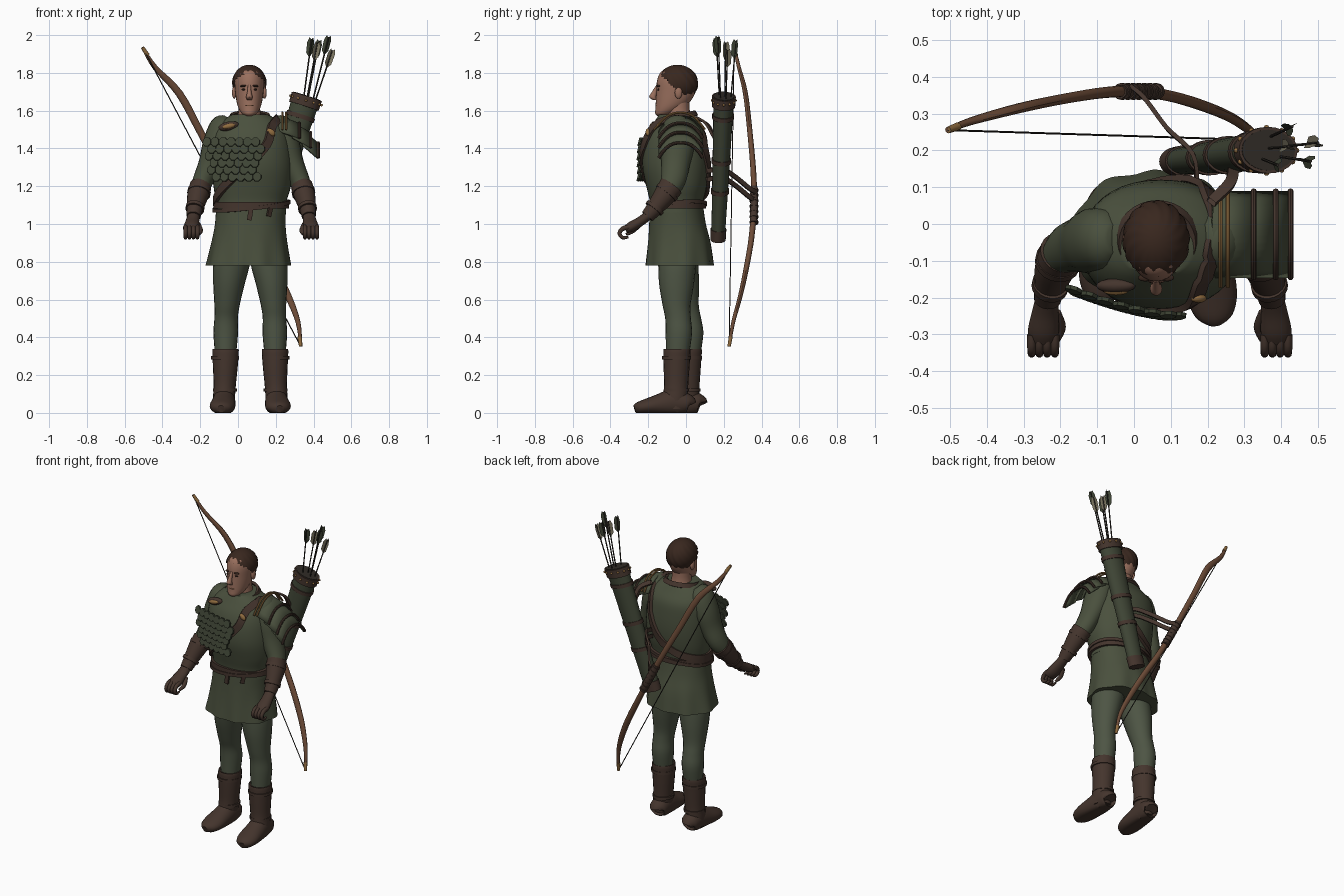
import bpy, bmesh, math
from math import sin, cos, pi, radians
from mathutils import Vector, Matrix

if "Cube" in bpy.data.objects:
    bpy.data.objects.remove(bpy.data.objects["Cube"])


def material(name, r, g, b):
    m = bpy.data.materials.new(name)
    m.use_nodes = True
    m.diffuse_color = (r, g, b, 1)
    m.node_tree.nodes["Principled BSDF"].inputs["Base Color"].default_value = (r, g, b, 1)
    return m


TUNIC = material("tunic green", .068, .08, .047)
HOSE = material("legging green", .075, .09, .058)
ARMOUR = material("armour green", .05, .06, .036)
LEATHER = material("dark leather", .058, .035, .026)
SKIN = material("skin", .32, .16, .11)
HAIR = material("hair brown", .04, .02, .013)
WOOD = material("bow wood", .15, .07, .038)
FEATHER = material("feather tan", .2, .18, .12)
GOLD = material("brass", .28, .15, .05)
CORD = material("dark cord", .03, .025, .02)
MID = .07  # body centre line


def finish(bm, name, mat, angle=40):
    bmesh.ops.recalc_face_normals(bm, faces=bm.faces)
    me = bpy.data.meshes.new(name)
    bm.to_mesh(me)
    bm.free()
    me.materials.append(mat)
    for f in me.polygons:
        f.use_smooth = True
    me.set_sharp_from_angle(angle=radians(angle))
    ob = bpy.data.objects.new(name, me)
    bpy.context.collection.objects.link(ob)
    return ob


def spline(rows, k=4):
    """Catmull-Rom resampling of equal-length tuples."""
    out = []
    for i in range(len(rows) - 1):
        a, b, c, d = (rows[max(i - 1, 0)], rows[i], rows[i + 1], rows[min(i + 2, len(rows) - 1)])
        for j in range(k):
            t = j / k
            out.append(tuple(q + t / 2 * (r - p + t * (2*p - 5*q + 4*r - s + t * (3*q - p - 3*r + s)))
                             for p, q, r, s in zip(a, b, c, d)))
    return out + [tuple(rows[-1])]


def ellipse(a, rx, ry, p):
    c, s = cos(a), sin(a)
    return (rx * math.copysign(abs(c) ** (2 / p), c), ry * math.copysign(abs(s) ** (2 / p), s))


def loft(name, rows, mat, n=20, flat=False, p=2, k=4, floor=False):
    """Skin rings (x, y, z, rx, ry), level or square to the path."""
    rows = spline(rows, k)
    bm, rings = bmesh.new(), []
    for i, (x, y, z, rx, ry) in enumerate(rows):
        u, v = Vector((1, 0, 0)), Vector((0, 1, 0))
        if not flat:
            t = (Vector(rows[min(i + 1, len(rows) - 1)][:3]) - Vector(rows[max(i - 1, 0)][:3])).normalized()
            u = (u - t * t.x).normalized()
            v = t.cross(u)
        ring = []
        for j in range(n):
            a, b = ellipse(2 * pi * j / n, max(rx, .001), max(ry, .001), p)
            co = Vector((x, y, z)) + u * a + v * b
            if floor:
                co.z = max(co.z, 0)
            ring.append(bm.verts.new(co))
        rings.append(ring)
    for r, s in zip(rings, rings[1:]):
        for j in range(n):
            bm.faces.new((r[j], r[(j + 1) % n], s[(j + 1) % n], s[j]))
    bm.faces.new(rings[0])
    bm.faces.new(rings[-1])
    return finish(bm, name, mat)


def ribbon(name, pts, normals, w, th, mat, closed=True):
    bm, rings, n = bmesh.new(), [], len(pts)
    for i, (q, nrm) in enumerate(zip(pts, normals)):
        a = pts[(i + 1) % n] if closed else pts[min(i + 1, n - 1)]
        b = pts[i - 1] if closed else pts[max(i - 1, 0)]
        side = (a - b).cross(nrm).normalized() * w / 2
        rings.append([bm.verts.new(q + e) for e in (-side - nrm * th, side - nrm * th, side + nrm * th, -side + nrm * th)])
    for i in range(n if closed else n - 1):
        r, s = rings[i], rings[(i + 1) % n]
        for j in range(4):
            bm.faces.new((r[j], r[(j + 1) % 4], s[(j + 1) % 4], s[j]))
    return finish(bm, name, mat)


def blob(name, loc, size, mat, tilt=0):
    bm = bmesh.new()
    m = Matrix.Translation(loc) @ Matrix.Rotation(tilt, 4, "Y") @ Matrix.Diagonal((*size, 1))
    bmesh.ops.create_uvsphere(bm, u_segments=16, v_segments=10, radius=1, matrix=m)
    return finish(bm, name, mat)


# tunic body and flared skirt
TORSO = [(MID, -.05, 1.06, .185, .14), (MID, -.05, 1.12, .187, .142), (.075, -.05, 1.2, .205, .16),
         (.075, -.055, 1.3, .215, .175), (MID, -.055, 1.4, .213, .172), (.065, -.05, 1.48, .2, .155),
         (.065, -.05, 1.54, .16, .118), (.063, -.05, 1.58, .095, .092)]
loft("tunic_body", TORSO, TUNIC, 40, True, 2.2)
skirt = loft("tunic_skirt", [(.055, -.035, .78, .222, .178), (.06, -.037, .9, .2, .165),
             (.065, -.045, 1, .187, .15), (MID, -.05, 1.1, .185, .14)], TUNIC, 64, True, 2.2)
for v in skirt.data.vertices:
    fold = max(0, 1.0 - v.co.z) * .14 * sin(9 * math.atan2(v.co.y + .04, v.co.x - .06))
    v.co.x += (v.co.x - .06) * fold
    v.co.y += (v.co.y + .04) * fold


def surf(deg, z, off=0):
    """Point and outward direction on the tunic."""
    rows = spline(TORSO, 8)
    cx, cy, _, rx, ry = min(rows, key=lambda r: abs(r[2] - z))
    x, y = ellipse(radians(deg), rx, ry, 2.2)
    q = Vector((cx + x, cy + y, z))
    nrm = (q - Vector((cx, cy, min(z, 1.42)))).normalized()
    return q + nrm * off, nrm


def wrap(name, path, w, th, mat):
    got = [surf(d, z, .006) for d, z in spline(path, 6)[:-1]]
    ribbon(name, [g[0] for g in got], [g[1] for g in got], w, th, mat)


# belts, shoulder strap and collar
wrap("belt", [(d, 1.1) for d in range(0, 361, 30)], .034, .009, LEATHER)
wrap("loose_belt", [(d, 1.095 + .025 * sin(radians(d + 60))) for d in range(0, 361, 30)], .02, .014, LEATHER)
wrap("shoulder_strap", [(-10, 1.555), (-52, 1.52), (-70, 1.42), (-95, 1.32), (-125, 1.22), (-155, 1.15),
     (-180, 1.12), (-215, 1.13), (-255, 1.17), (-280, 1.25), (-300, 1.38), (-315, 1.5), (-370, 1.555)],
     .045, .009, LEATHER)
for i, d in enumerate((-62, -90)):
    q, nrm = surf(d, 1.085, .016)
    ribbon("belt_end", [q, q - Vector((.01, 0, .045 + .02 * i))], [nrm, nrm], .025, .006, LEATHER, False)
ring = [Vector((.063 + .103 * cos(a), -.05 + .1 * sin(a), 1.565 + .02 * sin(a)))
        for a in (2 * pi * i / 32 for i in range(32))]
ribbon("collar", ring, [(q - Vector((.063, -.05, 1.52))).normalized() for q in ring], .03, .008, LEATHER)
q = surf(-62, 1.48, .018)[0]
blob("strap_buckle", q, (.025, .012, .016), GOLD, .7)
q = surf(-125, 1.515, .006)[0]
blob("brooch_leather", q, (.055, .02, .024), LEATHER, -.2)
blob("brooch", q - Vector((0, .014, 0)), (.035, .012, .013), GOLD, -.2)

# overlapping chest scales
bm = bmesh.new()
for r in range(6):
    z = 1.435 - .037 * r
    for c in range(7 - r // 3):
        x = -.165 + .043 * c + .02 * (r % 2) + .006 * r
        y = -.252 + .07 * max(0, (.1 - x) / .27) ** 1.5 + .06 * max(0, z - 1.36)
        m = (Matrix.Translation((x, y, z)) @ Matrix.Rotation(-.3 * (.1 - x) / .27, 4, "Z")
             @ Matrix.Rotation(pi / 2 - .25, 4, "X") @ Matrix.Diagonal((1, 1.1, 1, 1)) @ Matrix.Rotation(pi / 8, 4, "Z"))
        bmesh.ops.create_cone(bm, cap_ends=True, segments=8, radius1=.025, radius2=.023, depth=.01, matrix=m)
finish(bm, "chest_scales", ARMOUR, 20)

# layered shoulder guard on the left
for i, (x0, z0, x1, z1) in enumerate([(.215, 1.575, .325, 1.535), (.29, 1.54, .385, 1.485), (.345, 1.5, .425, 1.43)]):
    bm, edge, rows = bmesh.new(), [], []
    for j in range(13):
        s = j / 6 - 1
        y, dz = -.028 + .118 * s, -.08 * abs(s) ** 2.5
        rows.append([bm.verts.new((x0, y, z0 + dz)), bm.verts.new((x1, y, z1 + dz))])
        edge.append((x1, y, z1 + dz, .008, .008))
    for a, b in zip(rows, rows[1:]):
        bm.faces.new((a[0], a[1], b[1], b[0]))
    guard = finish(bm, "shoulder_plate", TUNIC)
    mod = guard.modifiers.new("thickness", "SOLIDIFY")
    mod.thickness = .012
    loft("shoulder_plate_trim", edge, LEATHER, 8, k=1)
for x in (.235, .255):
    loft("shoulder_cord", [(x, -.17, 1.5, .006, .006), (x, -.1, 1.57, .006, .006), (x, -.03, 1.59, .006, .006),
                           (x, .04, 1.57, .006, .006), (x, .1, 1.5, .006, .006)], GOLD, 8)

# arms, bracers and gloved hands
for label, s in (("left", 1), ("right", -1)):
    def side(*rows):
        return [(MID + s * (r[0] - MID), *r[1:]) for r in rows]
    loft(label + "_sleeve", side((.19, -.04, 1.555, .03, .04), (.215, -.042, 1.52, .07, .08), (.25, -.046, 1.42, .077, .09),
         (.285, -.055, 1.32, .064, .076), (.325, -.068, 1.23, .055, .066), (.35, -.1, 1.165, .048, .05)), TUNIC)
    loft(label + "_bracer", side((.338, -.078, 1.2, .058, .066), (.353, -.115, 1.15, .056, .058),
         (.368, -.165, 1.085, .044, .045), (.375, -.205, 1.04, .037, .036)), LEATHER)
    for a, b in ((.345, .062), (.366, .05)):
        y, z = (-.095, 1.175) if a < .35 else (-.16, 1.092)
        loft(label + "_bracer_band", side((a, y, z, b, b + .004), (a + .003, y - .012, z - .015, b, b + .003)), LEATHER, k=1)
    loft(label + "_palm", side((.375, -.2, 1.045, .032, .026), (.381, -.24, 1.015, .036, .026),
         (.386, -.29, .985, .042, .028), (.387, -.32, .97, .036, .02)), LEATHER, 14)
    for i in range(4):
        x = .355 + .021 * i
        loft(label + "_finger", side((x, -.3, .985, .012, .013), (x, -.335, .975, .012, .013), (x, -.352, .95, .011, .011),
             (x, -.335, .928, .01, .01), (x, -.305, .93, .006, .006)), LEATHER, 10)
    loft(label + "_thumb", side((.35, -.24, 1.0, .012, .012), (.338, -.28, .965, .013, .013),
         (.348, -.315, .945, .008, .008)), LEATHER, 10)

    # legs and boots, the right one set further back
    def leg(*rows):
        return [(.065 + s * (x - .065), y + (.06 * min(1, (.86 - z) / .4) if s < 0 else 0), z, a, b)
                for x, y, z, a, b in rows]
    loft(label + "_legging", leg((.155, -.045, .86, .09, .1), (.165, -.047, .78, .096, .1), (.178, -.05, .68, .083, .092),
         (.188, -.05, .57, .067, .074), (.193, -.042, .5, .062, .068), (.195, -.038, .42, .065, .07),
         (.196, -.045, .3, .055, .06)), HOSE, flat=True)
    loft(label + "_boot_shaft", leg((.196, -.048, .335, .06, .064), (.196, -.048, .332, .07, .072), (.197, -.05, .25, .066, .069),
         (.2, -.052, .15, .059, .064), (.204, -.056, .08, .058, .066), (.205, -.058, .02, .055, .06)), LEATHER, flat=True)
    loft(label + "_boot_foot", leg((.2, .018, .045, .035, .035), (.201, .008, .05, .054, .052), (.203, -.06, .055, .06, .075),
         (.208, -.13, .045, .065, .06), (.213, -.2, .035, .067, .043), (.218, -.25, .026, .05, .032),
         (.22, -.272, .02, .02, .02)), LEATHER, flat=False, floor=True)
    for z in (.3, .13):
        r = .073 if z > .2 else .064
        loft(label + "_boot_strap", leg((.199, -.05, z, r, r + .003), (.199, -.05, z - .018, r, r + .003)),
             LEATHER, flat=True, k=1)

    # paired features of the face
    fx = .06 + s * .03
    blob(label + "_eye", (fx, -.146, 1.712), (.012, .006, .005), HAIR)
    blob(label + "_brow", (fx, -.146, 1.731), (.019, .01, .006), HAIR, s * .1)
    blob(label + "_ear", (.06 + s * .08, -.04, 1.695), (.012, .02, .032), SKIN)

# neck, head and hair
loft("neck", [(.06, -.035, 1.54, .07, .07), (.06, -.04, 1.6, .058, .06), (.06, -.04, 1.68, .056, .06)], SKIN, flat=True)
loft("head", [(.06, -.125, 1.572, .02, .026), (.06, -.115, 1.585, .04, .048), (.06, -.092, 1.61, .056, .07),
     (.06, -.07, 1.645, .067, .09), (.06, -.053, 1.7, .075, .104), (.06, -.048, 1.76, .078, .105),
     (.06, -.048, 1.805, .065, .085), (.06, -.048, 1.83, .03, .04)], SKIN, 28, True)
loft("nose", [(.06, -.15, 1.735, .008, .008), (.06, -.166, 1.7, .011, .014), (.06, -.176, 1.672, .017, .019),
              (.06, -.163, 1.656, .012, .01)], SKIN, 12, True)
blob("lips", (.06, -.152, 1.627), (.024, .01, .007), WOOD)
bm = bmesh.new()
bmesh.ops.create_uvsphere(bm, u_segments=56, v_segments=28, radius=1)
for v in bm.verts:
    a = math.atan2(v.co.y, v.co.x)
    lump = 1 + .022 * sin(14 * a + 9 * v.co.z) * (1 - v.co.z ** 4)
    v.co = Vector((.06 + .09 * v.co.x * lump, -.045 + .108 * v.co.y * lump, 1.745 + .098 * v.co.z))
low = [v for v in bm.verts if v.co.z < 1.668 + .85 * max(0, -v.co.y - .005)]
bmesh.ops.delete(bm, geom=low, context="VERTS")
finish(bm, "hair", HAIR)

# quiver with bands, along a leaning axis
BASE, TOP = Vector((.125, .17, .93)), Vector((.36, .2, 1.66))


def barrel(name, a, b, grow, mat):
    rows = []
    for t in (a, b):
        q = BASE.lerp(TOP, t)
        rows.append((*q, .05 + .024 * t + grow, .036 + .018 * t + grow))
    loft(name, rows, mat, 24, k=1)


barrel("quiver", 0, 1, 0, ARMOUR)
barrel("quiver_foot", -.02, .06, .005, LEATHER)
for t in (.32, .54, .86):
    barrel("quiver_band", t, t + .03, .006, LEATHER)
barrel("quiver_rim", .95, 1.02, .009, LEATHER)
barrel("quiver_mouth", 1.0, 1.024, .001, CORD)
for a in range(0, 360, 30):
    x, y = ellipse(radians(a), .082, .062, 2)
    blob("rim_stud", TOP + Vector((x, y, -.006 - .3 * x)), (.007, .007, .007), GOLD)

# arrows with three vanes each
for i, (x, y, z) in enumerate([(.39, .16, 1.98), (.42, .21, 1.96), (.48, .17, 1.99), (.5, .22, 1.92), (.43, .265, 1.97)]):
    tip = Vector((x, y, z))
    root = TOP + Vector(((x - .43) * .5, (y - .2) * .5, -.05))
    loft("arrow_shaft", [(*root, .004, .004), (*tip, .004, .004)], CORD, 6, k=1)
    d = (tip - root).normalized()
    bm = bmesh.new()
    for a in range(3):
        out = Matrix.Rotation(2 * pi * a / 3 + i, 3, d) @ d.orthogonal().normalized()
        bm.faces.new([bm.verts.new(tip + d * h + out * w) for h, w in
                      ((-.1, 0), (-.075, .02), (-.02, .022), (.008, .012), (-.005, 0))])
    finish(bm, "arrow_vanes", FEATHER if i % 2 else ARMOUR)

# bow, grip, tips, string and the straps that hold it
BOW = [(-.505, .255, 1.935, .007, .008), (-.44, .28, 1.83, .014, .01), (-.31, .315, 1.69, .02, .013),
       (-.19, .34, 1.47, .019, .014), (-.08, .357, 1.27, .018, .015), (.01, .36, 1.1, .017, .016),
       (.1, .347, .93, .018, .015), (.19, .32, .77, .019, .014), (.265, .288, .62, .018, .012),
       (.318, .25, .48, .013, .01), (.332, .228, .352, .007, .008)]
loft("bow", BOW, WOOD, 12)
loft("bow_grip", [(-.04, .359, 1.195, .022, .019), (.01, .361, 1.1, .024, .021), (.06, .356, 1.005, .022, .019)], LEATHER, 14)
for i in range(7):
    t = i / 6
    x, z = -.035 + .09 * t, 1.185 - .17 * t
    loft("grip_wrap", [(x, .36, z, .026, .023), (x + .006, .36, z - .011, .026, .023)], LEATHER, 12, k=1)
for a, b in ((BOW[0], BOW[1]), (BOW[-1], BOW[-2])):
    end = Vector(a[:3]).lerp(Vector(b[:3]), .4)
    loft("bow_tip", [(*a[:3], .009, .009), (*end, .0125, .011)], GOLD, 10, k=1)
loft("bow_string", [(*BOW[0][:3], .003, .003), (*BOW[-1][:3], .003, .003)], CORD, 6, k=1)
for dz in (0, -.045):
    pts = [Vector(c) for c in spline([(-.01, .375, 1.17 + dz), (.03, .34, 1.185 + dz), (.09, .26, 1.25 + dz),
                                      (.16, .19, 1.29 + dz), (.17, .11, 1.28 + dz)], 4)]
    ribbon("bow_strap", pts, [Vector((.8, .6, 0))] * len(pts), .024, .006, LEATHER, False)

# strap joining the quiver to the shoulder
pts = [Vector(c) for c in spline([(.21, .06, 1.56), (.26, .11, 1.53), (.27, .15, 1.46), (.28, .18, 1.4)], 4)]
ribbon("quiver_strap", pts, [Vector((.3, .8, .5)).normalized()] * len(pts), .03, .007, LEATHER, False)
